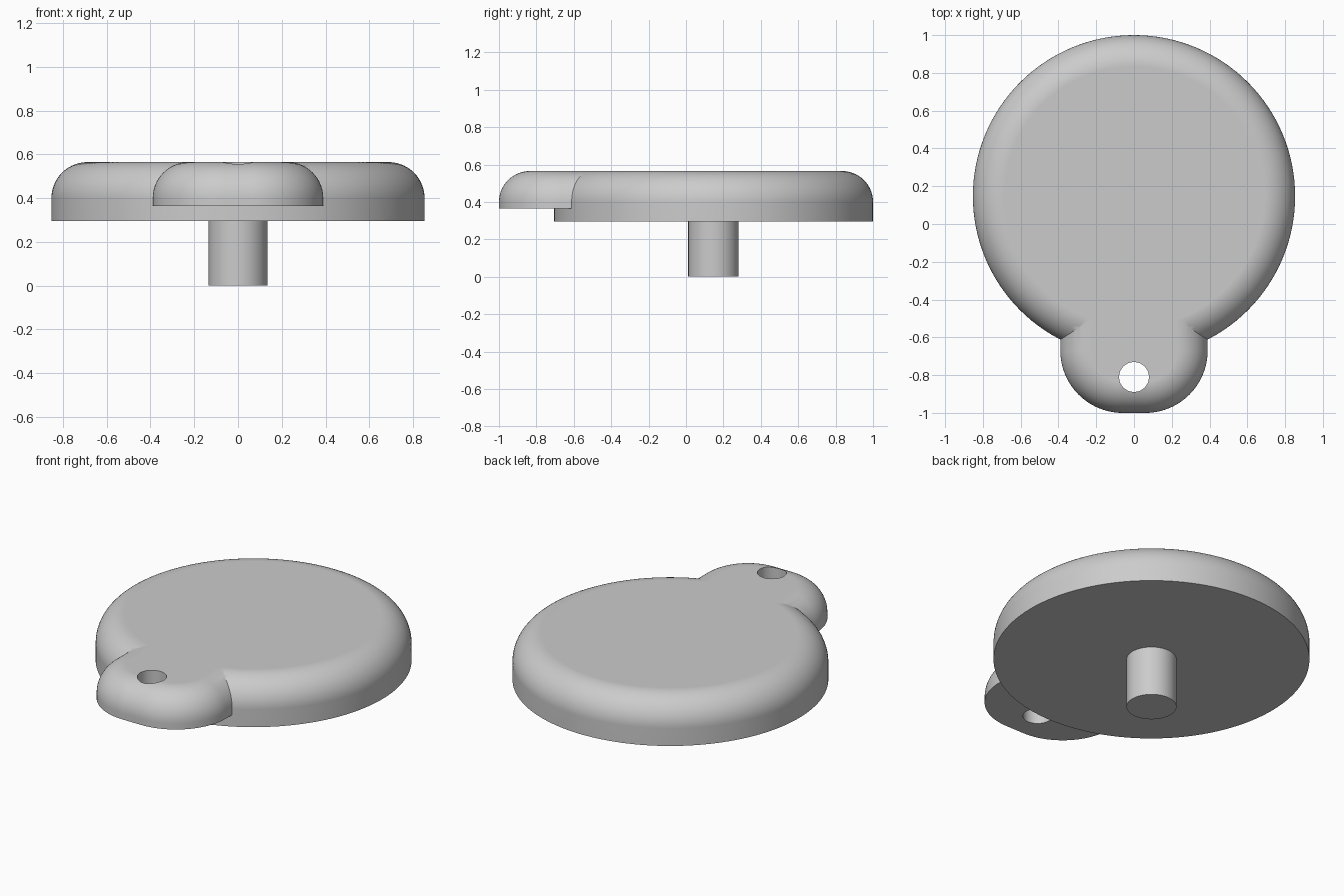
import bpy, bmesh
from math import sin, cos, pi, radians

cube = bpy.data.objects.get("Cube")
if cube:
    bpy.data.objects.remove(cube, do_unlink=True)

# Single plain grey material
GREY = (0.6, 0.6, 0.6, 1)
grey = bpy.data.materials.new("light_grey")
grey.use_nodes = True
grey.diffuse_color = GREY
grey.node_tree.nodes["Principled BSDF"].inputs["Base Color"].default_value = GREY

TOP, FILLET = 0.565, 0.165
DISC_Y, DISC_R = 0.147, 0.853


def circle(x, y, r, n=128):
    return [(x + r * cos(2 * pi * i / n), y + r * sin(2 * pi * i / n)) for i in range(n)]


def tab_outline(inset):
    # Straight sides running into the disc, large rounded front corners
    half, front, back, corner = 0.39 - inset, -1 + inset, -0.2, 0.33
    r, steps = corner - inset, 24
    cx, cy = half - r, front + r
    right = [(cx + r * cos(a), cy - r * sin(a))
             for a in (pi / 2 * i / steps for i in range(steps + 1))]
    left = [(-x, y) for x, y in reversed(right)]
    # Outline runs clockwise here, so it is reversed for outward normals
    return list(reversed([(half, back)] + right + left + [(-half, back)]))


def stack(name, rings):
    """Solid from equal-length rings of (x, y) points with heights, bottom to top."""
    bm = bmesh.new()
    loops = [[bm.verts.new((x, y, z)) for x, y in pts] for pts, z in rings]
    for lower, upper in zip(loops, loops[1:]):
        for i in range(len(lower)):
            j = (i + 1) % len(lower)
            bm.faces.new((lower[i], lower[j], upper[j], upper[i]))
    bm.faces.new(list(reversed(loops[0])))
    bm.faces.new(loops[-1])
    bmesh.ops.recalc_face_normals(bm, faces=bm.faces[:])
    mesh = bpy.data.meshes.new(name)
    bm.to_mesh(mesh)
    bm.free()
    mesh.materials.append(grey)
    obj = bpy.data.objects.new(name, mesh)
    bpy.context.collection.objects.link(obj)
    return obj


def filleted(name, outline, bottom, steps=14):
    """Solid with a quarter-round top edge; outline(inset) gives each ring."""
    rings = [(outline(0), bottom)]
    for i in range(steps + 1):
        a = pi / 2 * i / steps
        rings.append((outline(FILLET * (1 - cos(a))), TOP - FILLET * (1 - sin(a))))
    return stack(name, rings)


def boolean(target, other, operation):
    bpy.context.view_layer.objects.active = target
    mod = target.modifiers.new(operation.lower(), "BOOLEAN")
    mod.object, mod.operation, mod.solver = other, operation, "EXACT"
    bpy.ops.object.modifier_apply(modifier=mod.name)
    bpy.data.objects.remove(other, do_unlink=True)


# Disc, hanging tab with its hole, and the post underneath
disc = filleted("disc_with_tab", lambda d: circle(0, DISC_Y, DISC_R - d), 0.295)
tab = filleted("tab", tab_outline, 0.365)
hole = stack("hole_cutter", [(circle(0, -0.81, 0.079, 64), z) for z in (0.2, 0.7)])
boolean(tab, hole, "DIFFERENCE")
boolean(disc, tab, "UNION")
post = stack("post", [(circle(0, DISC_Y, 0.135, 64), z) for z in (0, 0.3)])

# Smooth rounds, crisp edges, flat caps
for obj in (disc, post):
    bpy.ops.object.select_all(action="DESELECT")
    obj.select_set(True)
    bpy.context.view_layer.objects.active = obj
    bpy.ops.object.shade_smooth_by_angle(angle=radians(25))
    weighted = obj.modifiers.new("flat_caps", "WEIGHTED_NORMAL")
    weighted.keep_sharp = True
